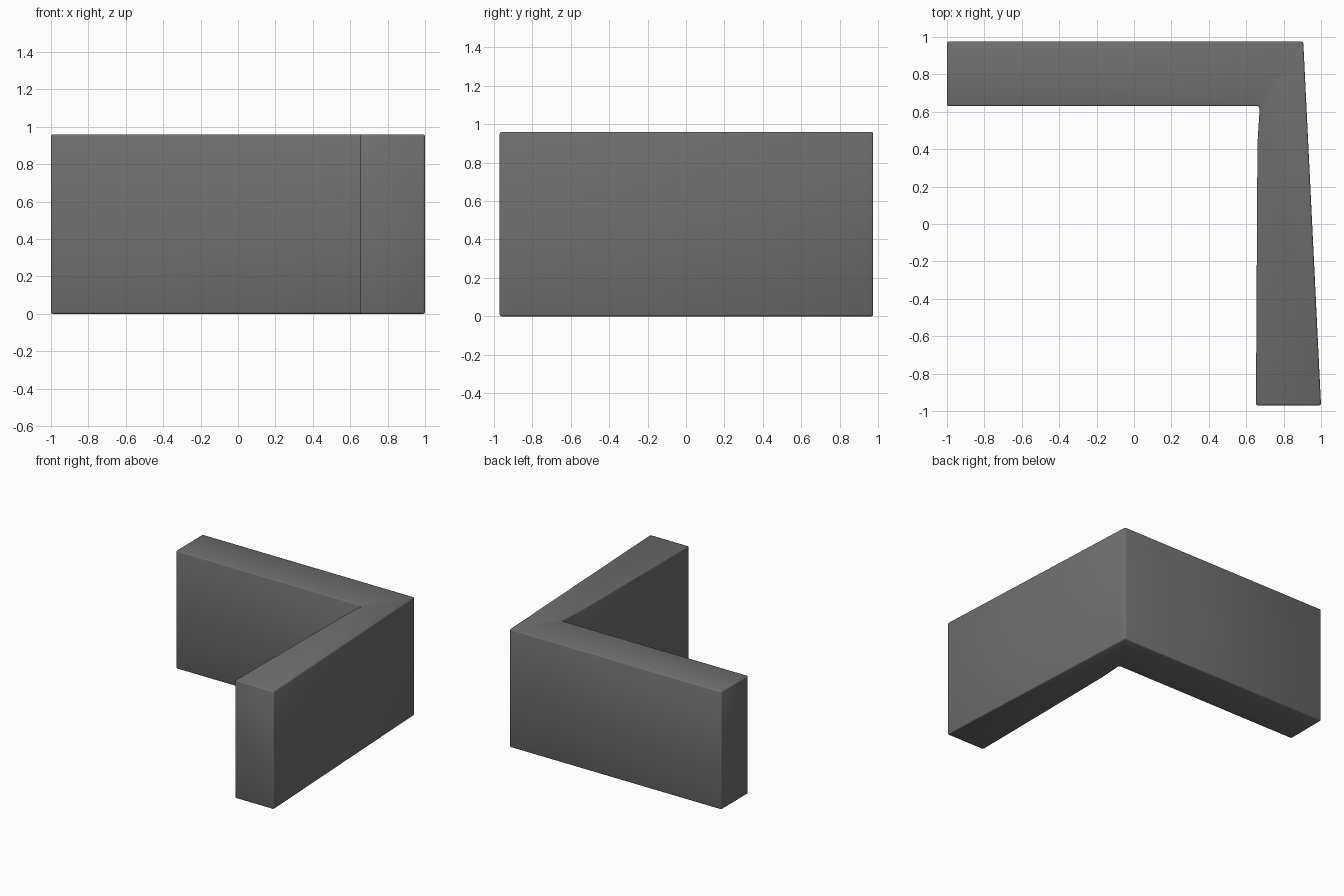
import bpy, bmesh, math

if "Cube" in bpy.data.objects:
    bpy.data.objects.remove(bpy.data.objects["Cube"])

HEIGHT = 0.96

# Dark grey matte finish
grey = bpy.data.materials.new("dark_grey")
grey.diffuse_color = (0.16, 0.16, 0.16, 1)
grey.use_nodes = True
grey.node_tree.nodes["Principled BSDF"].inputs["Base Color"].default_value = grey.diffuse_color

# L-shaped plan: back arm, tapering right arm
outline = [(-1, 0.63), (0.663, 0.63), (0.672, 0.617), (0.66, 0.43), (0.652, -0.97),
           (1, -0.97), (0.905, 0.975), (-1, 0.975)]

bm = bmesh.new()
base = bm.faces.new([bm.verts.new((x, y, 0)) for x, y in outline])
top = bmesh.ops.extrude_face_region(bm, geom=[base])["geom"]
bmesh.ops.translate(bm, vec=(0, 0, HEIGHT),
                    verts=[v for v in top if isinstance(v, bmesh.types.BMVert)])
bmesh.ops.recalc_face_normals(bm, faces=bm.faces)

# Softly rounded outer edges
sharp = [e for e in bm.edges if e.is_convex and e.calc_face_angle() > math.radians(60)]
bmesh.ops.bevel(bm, geom=sharp, offset=0.01, segments=2, profile=0.5,
                affect='EDGES', clamp_overlap=True)
mesh = bpy.data.meshes.new("corner_wall")
bm.to_mesh(mesh)
bm.free()
mesh.materials.append(grey)

wall = bpy.data.objects.new("corner_wall", mesh)
bpy.context.collection.objects.link(wall)
bpy.context.view_layer.objects.active = wall
wall.select_set(True)
bpy.ops.object.shade_smooth_by_angle(angle=math.radians(50))
